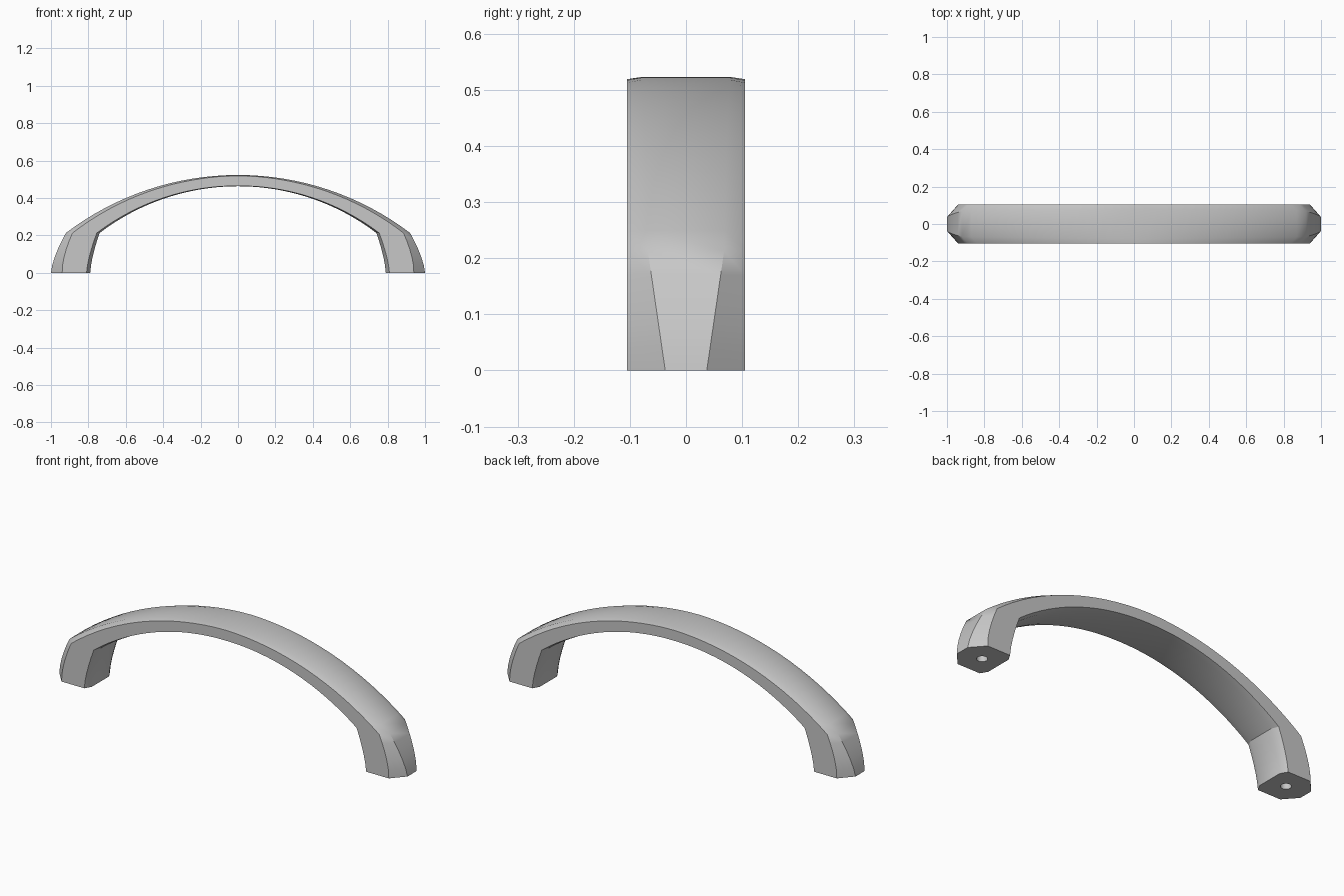
import bpy, bmesh
from math import asin, sin, cos, radians
from mathutils import Vector

cube = bpy.data.objects.get("Cube")
if cube:
    bpy.data.objects.remove(cube, do_unlink=True)

grey = bpy.data.materials.new("satin_grey")
grey.use_nodes = True
colour = (0.57, 0.57, 0.57, 1)
grey.diffuse_color = colour
grey.node_tree.nodes["Principled BSDF"].inputs["Base Color"].default_value = colour

HALF_DEPTH = 0.105
KNEE = 0.213
LEG_STEPS, ARCH_STEPS = 5, 16


def mix(a, b, t):
    return a + (b - a) * t


def arc_point(half_span, top, t):
    """Point on a circular arc from the knee (t=0) to the crown (t=1)."""
    rise = top - KNEE
    radius = (half_span ** 2 + rise ** 2) / (2 * rise)
    angle = asin(half_span / radius) * (1 - t)
    return Vector((radius * sin(angle), 0, top - radius + radius * cos(angle)))


def section(outer, inner, out_cut, out_half, in_cut, in_half):
    """Eight-sided cross-section between an outer and an inner point."""
    d = (outer - inner).normalized()
    half = [(outer, out_half), (outer - d * out_cut, HALF_DEPTH),
            (inner + d * in_cut, HALF_DEPTH), (inner, in_half)]
    front = [Vector((p.x, -y, p.z)) for p, y in half]
    back = [Vector((p.x, y, p.z)) for p, y in reversed(half)]
    return front + back


# Sections of one half, from foot to crown
sections = []
for i in range(LEG_STEPS):
    s = i / LEG_STEPS
    bend = s ** 1.5
    sections.append(section(Vector((1 - 0.08 * bend, 0, KNEE * s)),
                            Vector((0.79 - 0.05 * bend, 0, KNEE * s)),
                            mix(0.06, 0.035, s), mix(0.037, 0.068, s),
                            mix(0.02, 0.015, s), 0.07))
for i in range(ARCH_STEPS + 1):
    t = i / ARCH_STEPS
    fade = (1 - t) ** 1.4
    sections.append(section(arc_point(0.92, 0.523, t), arc_point(0.74, 0.463, t),
                            mix(0.004, 0.035, fade), mix(0.068, 0.08, t),
                            mix(0.002, 0.015, fade), mix(0.07, 0.08, t)))

# Mirror the sections to the other foot and skin them
mirrored = [[Vector((-p.x, p.y, p.z)) for p in s] for s in reversed(sections[:-1])]
bm = bmesh.new()
rings = [[bm.verts.new(p) for p in s] for s in sections + mirrored]
for a, b in zip(rings, rings[1:]):
    for j in range(8):
        k = (j + 1) % 8
        bm.faces.new((a[j], a[k], b[k], b[j]))
bm.faces.new(rings[0])
bm.faces.new(rings[-1])
bmesh.ops.recalc_face_normals(bm, faces=bm.faces)
mesh = bpy.data.meshes.new("handle_bar")
bm.to_mesh(mesh)
bm.free()
mesh.materials.append(grey)
handle = bpy.data.objects.new("handle_bar", mesh)
bpy.context.collection.objects.link(handle)
bpy.context.view_layer.objects.active = handle

# Screw hole in each foot
for side in (-1, 1):
    bpy.ops.mesh.primitive_cylinder_add(vertices=24, radius=0.025, depth=0.24,
                                        location=(side * 0.885, 0, 0))
    cutter = bpy.context.object
    cutter.name = "screw_hole_cutter"
    cutter.hide_render = True
    cutter.data.materials.append(grey)
    bpy.context.view_layer.objects.active = handle
    cut = handle.modifiers.new("screw_hole", "BOOLEAN")
    cut.operation = "DIFFERENCE"
    cut.solver = "EXACT"
    cut.object = cutter
    bpy.ops.object.modifier_apply(modifier=cut.name)
    bpy.data.objects.remove(cutter, do_unlink=True)

handle.select_set(True)
bpy.context.view_layer.objects.active = handle
bpy.ops.object.shade_smooth_by_angle(angle=radians(30))
